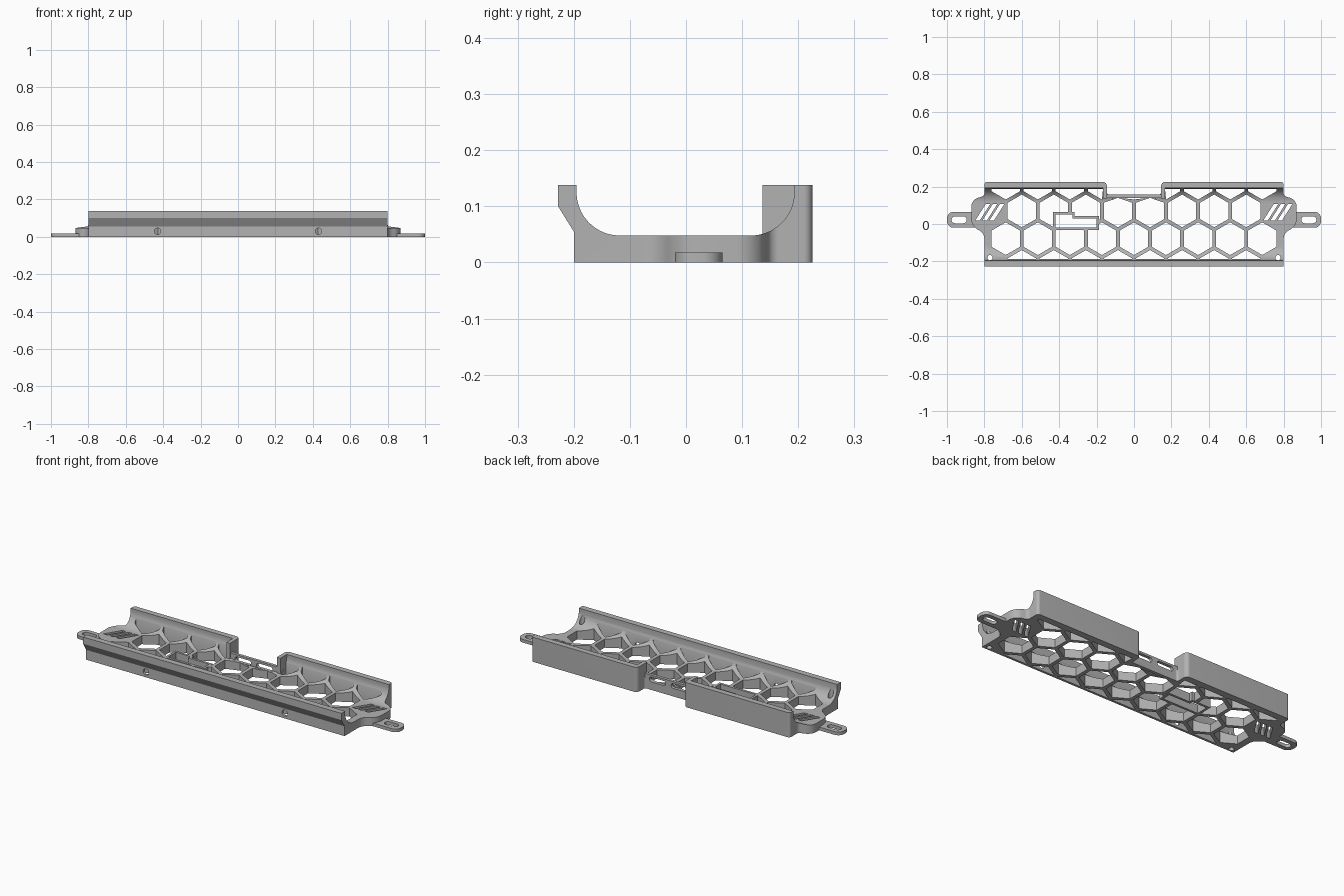
import bpy, bmesh, math
from mathutils import Vector

cube = bpy.data.objects.get("Cube")
if cube:
    bpy.data.objects.remove(cube, do_unlink=True)

grey = bpy.data.materials.new("plain grey")
grey.use_nodes = True
COLOUR = (0.45, 0.45, 0.45, 1)
grey.diffuse_color = COLOUR
grey.node_tree.nodes["Principled BSDF"].inputs["Base Color"].default_value = COLOUR


def rounded(corners, steps=12):
    """Turn (x, y, setback) corners into an outline with true arcs."""
    out = []
    for i, (x, y, r) in enumerate(corners):
        c = Vector((x, y))
        if not r:
            out.append(c)
            continue
        d1 = (Vector(corners[i - 1][:2]) - c).normalized()
        d2 = (Vector(corners[(i + 1) % len(corners)][:2]) - c).normalized()
        w = math.sin(d1.angle(d2) / 2)
        for k in range(steps + 1):
            t = k / steps
            a, b, e = (1 - t) ** 2, 2 * w * t * (1 - t), t * t
            out.append((a * (c + d1 * r) + b * c + e * (c + d2 * r)) / (a + b + e))
    return out


def prisms(name, outlines, lo, hi, axis="Z"):
    """One object holding each outline extruded from lo to hi along an axis."""
    place = {"X": lambda p, h: (h, p[0], p[1]),
             "Y": lambda p, h: (p[0], h, p[1]),
             "Z": lambda p, h: (p[0], p[1], h)}[axis]
    bm = bmesh.new()
    for pts in outlines:
        low = [bm.verts.new(place(p, lo)) for p in pts]
        high = [bm.verts.new(place(p, hi)) for p in pts]
        bm.faces.new(low)
        bm.faces.new(high)
        for i in range(len(pts)):
            bm.faces.new((low[i - 1], low[i], high[i], high[i - 1]))
    bmesh.ops.recalc_face_normals(bm, faces=bm.faces)
    mesh = bpy.data.meshes.new(name)
    bm.to_mesh(mesh)
    bm.free()
    mesh.materials.append(grey)
    obj = bpy.data.objects.new(name, mesh)
    bpy.context.collection.objects.link(obj)
    return obj


def combine(target, other, operation):
    """Apply a boolean and discard the helper."""
    other.hide_render = True
    mod = target.modifiers.new("cut", "BOOLEAN")
    mod.object, mod.operation, mod.solver = other, operation, "EXACT"
    bpy.context.view_layer.objects.active = target
    bpy.ops.object.modifier_apply(modifier=mod.name)
    bpy.data.objects.remove(other, do_unlink=True)


def rect(x0, x1, y0, y1, r=0):
    return rounded([(x0, y0, r), (x1, y0, r), (x1, y1, r), (x0, y1, r)], 8)


def disc(x, y, r):
    return [(x + r * math.cos(a * math.pi / 12), y + r * math.sin(a * math.pi / 12))
            for a in range(24)]


# Tray: trough cross-section limited to the plan outline
TOP, FLOOR = 0.138, 0.048
section = rounded([(-0.228, TOP, 0), (-0.195, TOP, 0), (-0.195, FLOOR, 0.077),
                   (0.193, FLOOR, 0.077), (0.193, TOP, 0), (0.225, TOP, 0),
                   (0.225, 0, 0), (-0.2, 0, 0), (-0.2, 0.055, 0), (-0.228, 0.1, 0)], 16)
half = [(0.145, 0.157, 0.012), (0.145, 0.225, 0.022), (0.8, 0.225, 0.015),
        (0.8, 0.15, 0.015), (0.87, 0.13, 0.04), (0.87, -0.01, 0.04),
        (0.8, -0.05, 0.03), (0.8, -0.24, 0)]
plan = rounded(half + [(-x, y, r) for x, y, r in reversed(half)])
tray = prisms("tray", [section], -1, 1, "X")
combine(tray, prisms("plan_limit", [plan], -0.05, 0.2), "INTERSECT")

# Honeycomb openings: staggered rows, clipped at the walls and the rear notch
PITCH, BAR, MID = 0.1714, 0.02, 0.07
W = (PITCH - BAR) / 2
R = 2 * W / math.sqrt(3)
row_step = PITCH * math.sqrt(3) / 2
cells = []
for row in range(-2, 2):
    cy = MID + row * row_step
    odd = row % 2
    count = 8 if not odd else 9
    for i in range(count):
        cx = (i - (count - 1) / 2) * PITCH
        y_max = 0.14 if abs(cx) < PITCH * 0.6 else 0.187
        pts = []
        for k in range(6):
            a = math.radians(60 * k + 30)
            x, y = cx + R * math.cos(a), cy + R * math.sin(a)
            if row == 1 and abs(abs(cx) - PITCH) < 0.01:
                x = math.copysign(max(abs(x), 0.167), cx)
            p = (x, min(max(y, -0.187), y_max))
            if not pts or (Vector(p) - Vector(pts[-1])).length > 0.001:
                pts.append(p)
        cells.append(pts)
combine(tray, prisms("honeycomb_cutter", cells, -0.1, 0.3), "DIFFERENCE")

# End tabs, and returns either side of the rear notch
for s in (-1, 1):
    xs = sorted((s * 0.82, s * 1.0))
    combine(tray, prisms("end_tab", [rect(*xs, -0.02, 0.065, 0.035)], 0, 0.018), "UNION")
    xs = sorted((s * 0.145, s * 0.167))
    combine(tray, prisms("notch_return", [rect(*xs, 0.136, 0.205)], 0, TOP), "UNION")

# Low wall across the notch
combine(tray, prisms("notch_wall", [rect(-0.15, 0.15, 0.14, 0.157)], 0, 0.083), "UNION")

# Stepped frame in the floor
def stepped(g):
    return [(-0.42 - g, -0.018 - g), (-0.2 + g, -0.018 - g), (-0.2 + g, 0.03 + g),
            (-0.33 + g, 0.03 + g), (-0.33 + g, 0.05 + g), (-0.42 - g, 0.05 + g)]

combine(tray, prisms("floor_frame", [stepped(0.013)], 0, FLOOR), "UNION")

# Vertical openings: frame, tab slots, screw holes, slanted vents
openings = [stepped(0)]
for s in (-1, 1):
    xs = sorted((s * 0.895, s * 0.975))
    openings.append(rect(*xs, 0.004, 0.041, 0.018))
    openings.append(disc(s * 0.77, -0.18, 0.014))
    for k in (-1, 0, 1):
        x = s * 0.77 + k * 0.038
        openings.append([(x - 0.04, 0.02), (x - 0.016, 0.02),
                         (x + 0.04, 0.108), (x + 0.016, 0.108)])
combine(tray, prisms("opening_cutter", openings, -0.1, 0.3), "DIFFERENCE")

# Front screw holes and oval slots through the notch wall
holes = [disc(s * 0.43, 0.03, 0.017) for s in (-1, 1)]
combine(tray, prisms("front_hole_cutter", holes, -0.3, -0.16, "Y"), "DIFFERENCE")
ovals = [rect(x - 0.05, x + 0.05, 0.045, 0.071, 0.0125) for x in (-0.067, 0.067)]
combine(tray, prisms("oval_cutter", ovals, 0.12, 0.3, "Y"), "DIFFERENCE")

# Smooth the arcs, keep the edges crisp
bpy.ops.object.select_all(action="DESELECT")
tray.select_set(True)
bpy.context.view_layer.objects.active = tray
bpy.ops.object.shade_smooth_by_angle(angle=math.radians(25))
